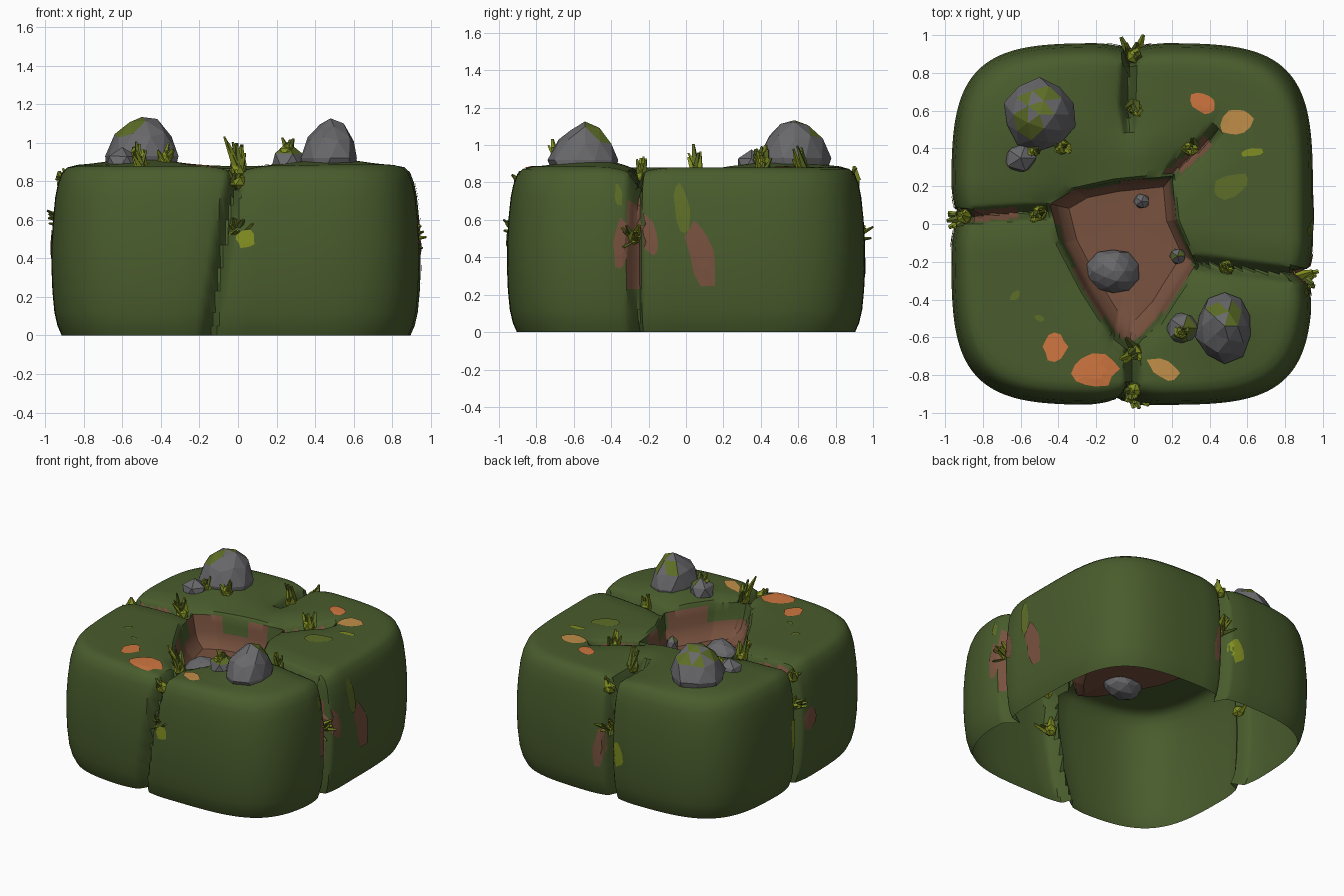
import bpy, bmesh, math, random
from mathutils import Vector, Matrix
from mathutils.bvhtree import BVHTree

if "Cube" in bpy.data.objects:
    bpy.data.objects.remove(bpy.data.objects["Cube"])

random.seed(4)


def mat(name, r, g, b):
    m = bpy.data.materials.new(name)
    m.diffuse_color = (r, g, b, 1)
    m.use_nodes = True
    m.node_tree.nodes["Principled BSDF"].inputs["Base Color"].default_value = m.diffuse_color
    return m


MOSS = mat("moss green", 0.067, 0.108, 0.026)
EARTH = mat("earth brown", 0.19, 0.085, 0.05)
STONE = mat("stone grey", 0.14, 0.14, 0.15)
LEAF = mat("leaf yellow green", 0.22, 0.27, 0.015)
OLIVE = mat("olive moss", 0.11, 0.155, 0.02)
ORANGE = mat("orange patch", 0.62, 0.18, 0.05)
TAN = mat("tan patch", 0.53, 0.27, 0.065)


def make(name, bm, mats):
    me = bpy.data.meshes.new(name)
    bm.to_mesh(me)
    bm.free()
    for m in mats:
        me.materials.append(m)
    ob = bpy.data.objects.new(name, me)
    bpy.context.collection.objects.link(ob)
    return ob


# --- ground block: polar shell with pit, four lobes, open underneath
GROOVES = [((-.40, .07), (-1.1, .03)), ((.34, -.21), (1.1, -.30)), ((0, -.6), (0, -1.1)),
           ((-.03, .56), (0, 1.1)), ((.19, .26), (.40, .44))]
PIT = [(.19, .24), (-.1, .21), (-.3, .17), (-.42, .1), (-.37, -.1), (-.25, -.33), (-.1, -.57),
       (-.01, -.64), (.12, -.5), (.2, -.37), (.31, -.2), (.21, .02)]


def pit_r(a):
    """distance from the centre to the pit outline in direction a"""
    d = Vector((math.cos(a), math.sin(a)))
    for p, q in zip(PIT, PIT[1:] + PIT[:1]):
        p, q = Vector(p), Vector(q)
        c1, c2 = p.x * d.y - p.y * d.x, q.x * d.y - q.y * d.x
        if c1 * c2 <= 0 and c1 != c2:
            h = p + (q - p) * (c1 / (c1 - c2))
            if h.dot(d) > 0:
                return h.length
    return .3


def outer_r(a):
    n = 4.3
    return .95 * (abs(math.cos(a)) ** n + abs(math.sin(a)) ** n) ** (-1 / n)


def groove_dist(x, y, z):
    if y < -.5:                     # front groove drifts left towards the foot
        x += .15 * (1 - min(z, .88) / .88)
    p, best = Vector((x, y)), 9
    for a, b in GROOVES:
        a, b = Vector(a), Vector(b)
        t = max(0, min(1, (p - a).dot(b - a) / (b - a).length_squared))
        best = min(best, (p - a - (b - a) * t).length)
    return best


def dip_at(x, y, z):
    d = groove_dist(x, y, z)
    return .7 * max(0, 1 - d / .042) + .3 * max(0, 1 - d / .2) ** 2


# rings: kind, fraction, height
RINGS = [("pit", .4, .62), ("pit", .82, .625), ("pit", .95, .67), ("pit", 1.0, .73), ("pit", 1.03, .79),
         ("pit", 1.06, .845)]
RINGS += [("top", s, .865 + .015 * min(1, s * 4)) for s in (.0, .06, .15, .27, .4, .53, .66, .79, .9, 1)]
RINGS += [("wall", .92, .872), ("wall", .95, .845), ("wall", .972, .79), ("wall", .987, .72),
          ("wall", 1, .60), ("wall", 1.008, .47), ("wall", 1.008, .35), ("wall", 1.003, .23),
          ("wall", .992, .12), ("wall", .975, .05), ("wall", .952, 0)]
N = 400
bm = bmesh.new()
grid = []
for kind, f, z in RINGS:
    row = []
    for i in range(N):
        a = 2 * math.pi * i / N
        p, o = pit_r(a), outer_r(a)
        rim = p * 1.08 + .012
        r = p * f if kind == "pit" else rim + (.88 * o - rim) * f if kind == "top" else o * f
        x, y, h = r * math.cos(a), r * math.sin(a), z
        if kind == "top":
            for mx, my in ((-.5, .52), (.48, -.5)):
                h += .04 * math.exp(-((x - mx) ** 2 + (y - my) ** 2) / .05)
        d = dip_at(x, y, z)
        if kind == "top":
            h -= .13 * d
        elif kind == "wall":
            x, y = x * (1 - .12 * d), y * (1 - .12 * d)
            h -= .13 * d * max(0, (z - .6) / .3)
        row.append(bm.verts.new((x - .01 * (r > .6), y, h)))
    grid.append(row)


def earthy(c, k):
    """faces that show bare earth: pit, and the bottom of some grooves"""
    if k < 3 or (k < 5 and math.sin(math.atan2(c.y, c.x) * 5) > 0):
        return True
    near = groove_dist(c.x, c.y, c.z) < .03
    return near and ((c.x > .7 and .2 < c.z < .7) or (c.z > .7 and -.86 < c.x < -.6)
                     or (c.x > .15 and c.y > .28 and c.z > .7 and c.y < .6))


centre = bm.verts.new((0, 0, .62))
for i in range(N):
    j = (i + 1) % N
    bm.faces.new((centre, grid[0][i], grid[0][j])).material_index = 1
    for k in range(len(RINGS) - 1):
        fc = bm.faces.new((grid[k][i], grid[k + 1][i], grid[k + 1][j], grid[k][j]))
        fc.material_index = int(earthy(fc.calc_center_median(), k))
tree = BVHTree.FromBMesh(bm)
ground = make("mossy_ground", bm, [MOSS, EARTH])
bpy.context.view_layer.objects.active = ground
ground.select_set(True)
bpy.ops.object.shade_smooth_by_angle(angle=math.radians(35))


# --- painted patches, laid onto the surface by ray casting
def patch(name, centre, axis, su, sv, m, turn=0):
    ax = Vector(axis)
    u = Vector((1, 0, 0)) if abs(ax.x) < .5 else Vector((0, 1, 0))
    v = Vector((0, 1, 0)) if abs(ax.z) > .5 else Vector((0, 0, 1))
    bm = bmesh.new()

    def point(k, a):
        px, py = su * k * math.cos(a), sv * k * math.sin(a)
        q = Vector(centre) + u * (px * math.cos(turn) - py * math.sin(turn)) \
            + v * (px * math.sin(turn) + py * math.cos(turn))
        hit = tree.ray_cast(q + ax * 2, -ax)[0]
        return bm.verts.new((hit or q) + ax * .006)
    n = 12
    ks = [random.uniform(.8, 1.12) for _ in range(n)]
    loops = [[point(k * s, 2 * math.pi * i / n) for i, k in enumerate(ks)] for s in (.5, 1)]
    bm.faces.new(loops[0])
    for i in range(n):
        j = (i + 1) % n
        bm.faces.new((loops[0][i], loops[1][i], loops[1][j], loops[0][j]))
    bmesh.ops.recalc_face_normals(bm, faces=bm.faces)
    make(name, bm, [m])


UP = (0, 0, 1)
for x, y, a, b, m, t in [(.37, .64, .075, .055, ORANGE, -.6), (.545, .54, .09, .068, TAN, .6),
                         (-.42, -.65, .067, .075, ORANGE, 0), (-.21, -.78, .125, .09, ORANGE, .1),
                         (.16, -.77, .095, .05, TAN, -.5), (.51, .20, .11, .06, OLIVE, .4),
                         (.63, .38, .06, .022, LEAF, .2), (-.63, -.38, .035, .02, OLIVE, .7),
                         (-.50, -.50, .03, .018, OLIVE, -.5)]:
    patch("top_patch", (x, y, 0), UP, a, b, m, t)
for c, ax, a, b, m, t in [((0, .08, .42), (1, 0, 0), .07, .19, EARTH, .2),
                          ((0, -.20, .52), (1, 0, 0), .05, .13, EARTH, .25),
                          ((0, -.345, .48), (1, 0, 0), .04, .14, EARTH, -.1),
                          ((0, -.02, .66), (1, 0, 0), .042, .13, OLIVE, .1),
                          ((0, -.36, .73), (1, 0, 0), .02, .06, OLIVE, .1),
                          ((-.10, 0, .36), (0, 1, 0), .05, .10, LEAF, -.2),
                          ((.05, 0, .36), (0, 1, 0), .04, .15, EARTH, .1),
                          ((0, -.07, .47), (-1, 0, 0), .06, .09, EARTH, 0),
                          ((0, .11, .42), (-1, 0, 0), .04, .12, LEAF, 0),
                          ((.04, 0, .50), (0, -1, 0), .05, .05, LEAF, 0)]:
    patch("wall_patch", c, ax, a, b, m, t)


# --- faceted rocks, some with mossy facets, narrowing towards the top
def rock(name, x, y, z, rx, ry, rz, moss, sub=2):
    bm = bmesh.new()
    bmesh.ops.create_icosphere(bm, subdivisions=sub, radius=1)
    for v in bm.verts:
        v.co *= random.uniform(.9, 1.06)
        t = 1 - .22 * max(0, v.co.z)
        v.co = Vector((x + v.co.x * rx * t, y + v.co.y * ry * t, z + v.co.z * rz))
    bm.normal_update()
    for f in bm.faces:
        if f.normal.z > .5 and random.random() < moss:
            f.material_index = 1
    make(name, bm, [STONE, OLIVE])


rock("rock_back_left", -.50, .58, .93, .19, .19, .225, .5)
rock("small_rock_back_left", -.60, .35, .89, .10, .09, .085, .3, 1)
rock("rock_front_right", .48, -.54, .92, .155, .19, .20, .25)
rock("small_rock_front_right", .26, -.55, .90, .10, .10, .10, .5, 1)
rock("pit_rock", -.11, -.25, .64, .14, .125, .11, 0)
rock("pit_pebble_a", .04, .12, .64, .05, .045, .05, 0, 1)
rock("pit_pebble_b", .23, -.17, .66, .05, .05, .06, .3, 1)


# --- grass tufts: broad blades fanned about a lean direction, plus a leafy clump
def tuft(x, y, z, lean, h, n=7):
    bm = bmesh.new()
    for i in range(n):
        d = (Vector(lean) + Vector([random.uniform(-.6, .6) for _ in range(3)])).normalized()
        L = h * random.uniform(.6, 1)
        M = Matrix.Translation(Vector((x, y, z)) + Vector([random.uniform(-.02, .02) for _ in range(3)]))
        M = M @ d.to_track_quat('Z', 'Y').to_matrix().to_4x4() @ Matrix.Translation((0, 0, L / 2))
        M = M @ Matrix.Diagonal((1, .6, 1, 1))
        old = set(bm.faces)
        bmesh.ops.create_cone(bm, cap_ends=True, segments=4, radius1=.03, radius2=.009, depth=L, matrix=M)
        for f in set(bm.faces) - old:
            f.material_index = int(i % 3 == 0)
    bmesh.ops.create_icosphere(bm, subdivisions=1, radius=.045, matrix=Matrix.Translation((x, y, z)))
    make("grass_tuft", bm, [LEAF, OLIVE])


for x, y, z, h in [(0, -.68, .86, .17), (-.50, .06, .85, .14), (0, .62, .85, .15), (.30, .40, .85, .11),
                   (.49, -.23, .83, .12), (-.38, .41, .91, .10), (.25, -.57, .95, .07), (-.53, .40, .91, .09)]:
    tuft(x, y, z, (0, 0, 1.3), h)
for x, y, z, l in [(-.01, -.88, .52, (.1, -.7, .6)), (-.88, .04, .58, (-.7, 0, .5)),
                   (0, .88, .50, (0, .7, .5)), (.86, -.29, .50, (.7, 0, .4))]:
    tuft(x, y, z, l, .13, 9)
for x, y, z, l in [(0, -.88, .80, (0, -.3, 1)), (0, .89, .80, (0, .3, 1)), (-.9, .04, .8, (-.3, 0, 1))]:
    tuft(x, y, z, l, .08, 4)
